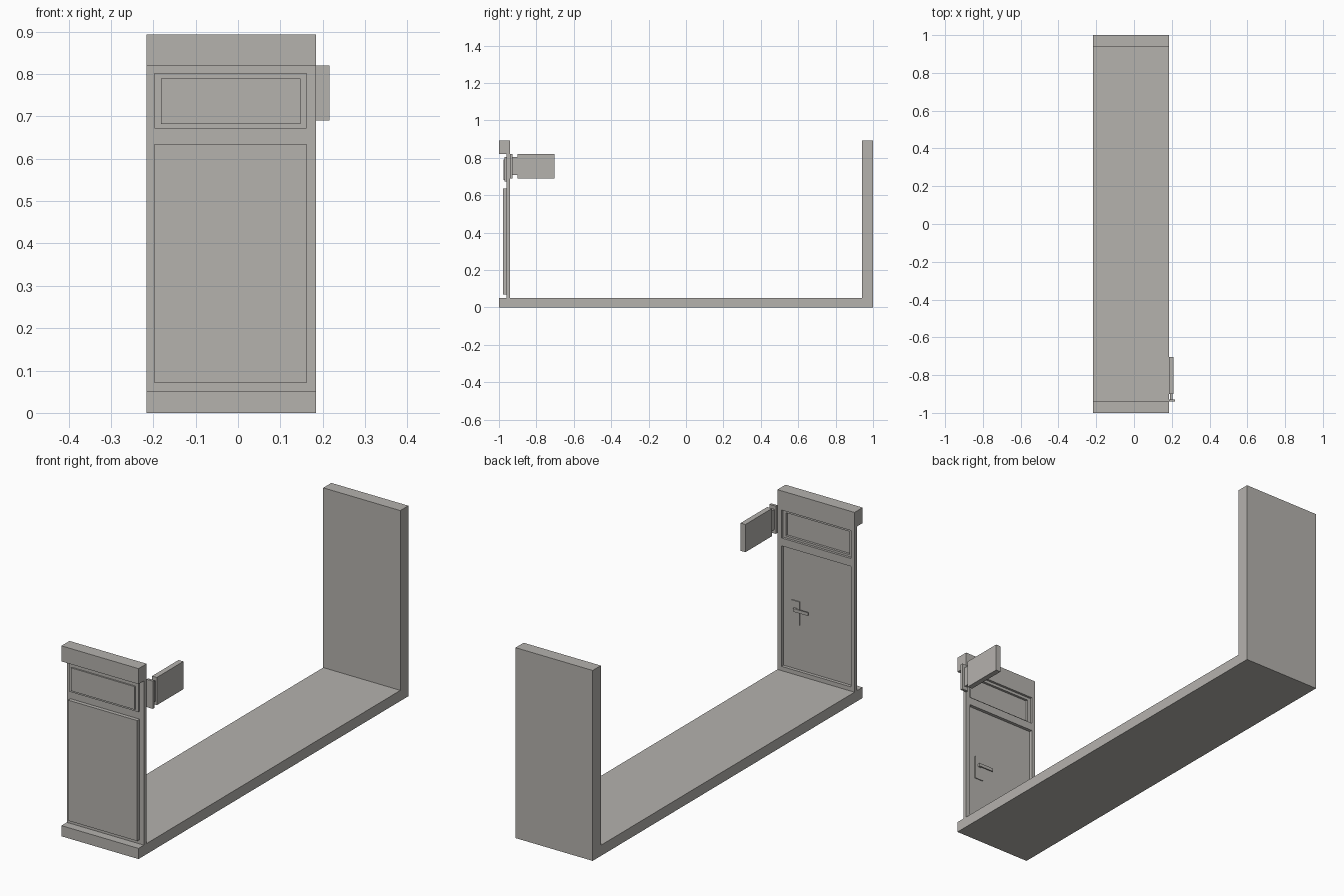
import bpy

if "Cube" in bpy.data.objects:
    bpy.data.objects.remove(bpy.data.objects["Cube"])

grey = bpy.data.materials.new("warm_grey")
grey.diffuse_color = (0.46, 0.445, 0.42, 1)
grey.use_nodes = True
grey.node_tree.nodes["Principled BSDF"].inputs["Base Color"].default_value = grey.diffuse_color


def make(name, verts, faces):
    mesh = bpy.data.meshes.new(name)
    mesh.from_pydata(verts, [], faces)
    mesh.materials.append(grey)
    obj = bpy.data.objects.new(name, mesh)
    bpy.context.collection.objects.link(obj)
    return obj


def box(name, x, y, z):
    v = [(a, b, c) for a in x for b in y for c in z]
    return make(name, v, [(0, 1, 3, 2), (4, 6, 7, 5), (0, 4, 5, 1),
                          (2, 3, 7, 6), (0, 2, 6, 4), (1, 5, 7, 3)])


def panel_with_holes(name, xs, zs, y, holes):
    """Slab on a grid of x and z lines, with some grid cells left open."""
    nx, nz = len(xs), len(zs)
    v = [(a, b, c) for b in y for a in xs for c in zs]
    idx = lambda s, i, j: (s * nx + i) * nz + j
    solid = lambda i, j: 0 <= i < nx - 1 and 0 <= j < nz - 1 and (i, j) not in holes
    faces = []
    for i in range(nx - 1):
        for j in range(nz - 1):
            if not solid(i, j):
                continue
            c = [(i, j), (i + 1, j), (i + 1, j + 1), (i, j + 1)]
            faces.append([idx(0, *p) for p in c])
            faces.append([idx(1, *p) for p in reversed(c)])
            for k, (di, dj) in enumerate(((0, -1), (1, 0), (0, 1), (-1, 0))):
                if not solid(i + di, j + dj):
                    p, q = c[k], c[(k + 1) % 4]
                    faces.append([idx(0, *q), idx(0, *p), idx(1, *p), idx(1, *q)])
    return make(name, v, faces)


X = (-0.216, 0.184)      # corridor width
DX = (-0.197, 0.162)     # door opening width

# Corridor slab, far wall and lintel
box("floor", X, (-1, 1), (0, 0.05))
box("back_wall", X, (0.94, 1), (0.05, 0.893))
box("lintel", X, (-1, -0.94), (0.82, 0.893))

# Door frame with door and transom openings
panel_with_holes("door_frame", (X[0], *DX, X[1]),
                 (0.05, 0.07, 0.635, 0.672, 0.803, 0.82),
                 (-0.96, -0.94), {(1, 1), (1, 3)})
box("door_leaf", DX, (-0.978, -0.955), (0.07, 0.635))

# Transom window
panel_with_holes("transom_frame", (DX[0], -0.182, 0.148, DX[1]),
                 (0.672, 0.682, 0.79, 0.803), (-0.97, -0.951), {(1, 1)})
box("transom_pane", (-0.182, 0.148), (-0.977, -0.962), (0.682, 0.79))

# Door handle on the inner side
box("handle_plate", (0.077, 0.122), (-0.955, -0.951), (0.28, 0.39))
box("handle_stem", (0.09, 0.105), (-0.951, -0.942), (0.342, 0.357))
box("handle_lever", (0.027, 0.105), (-0.946, -0.941), (0.342, 0.357))

# Projecting wall sign beside the door
box("sign_mount", (0.184, 0.216), (-0.94, -0.928), (0.69, 0.82))
box("sign_neck", (0.191, 0.203), (-0.928, -0.9), (0.708, 0.803))
box("sign_board", (0.184, 0.209), (-0.9, -0.703), (0.69, 0.82))
